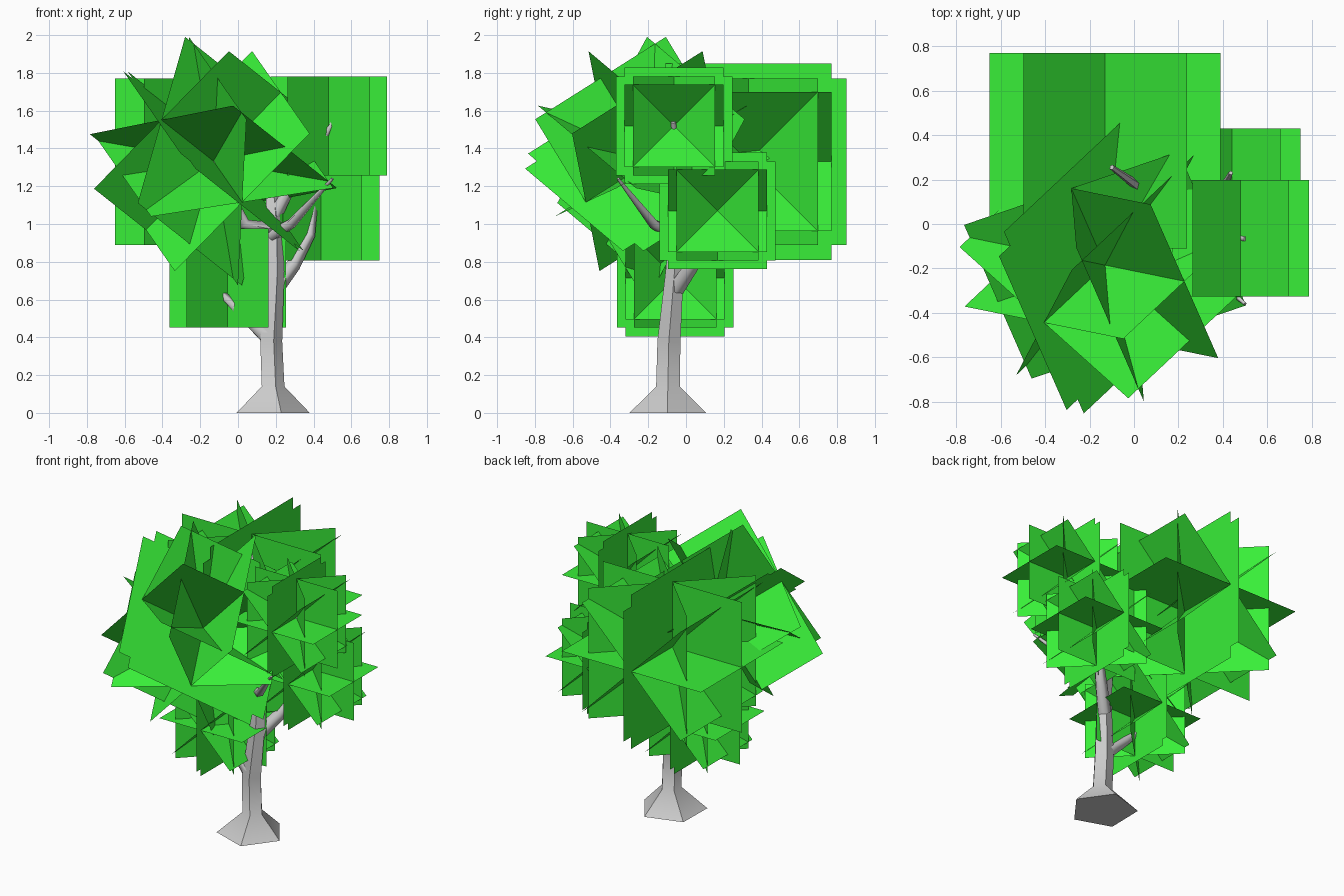
import bpy, bmesh
from math import sin, cos, pi, radians
from mathutils import Vector, Matrix

if "Cube" in bpy.data.objects:
    bpy.data.objects.remove(bpy.data.objects["Cube"])

green = bpy.data.materials.new("leaf_green")
green.diffuse_color = (0.04, 0.86, 0.04, 1)
green.use_nodes = True
green.node_tree.nodes["Principled BSDF"].inputs["Base Color"].default_value = green.diffuse_color


def finish(bm, name, mat=None):
    mesh = bpy.data.meshes.new(name)
    bm.to_mesh(mesh)
    bm.free()
    ob = bpy.data.objects.new(name, mesh)
    bpy.context.collection.objects.link(ob)
    if mat:
        mesh.materials.append(mat)
    return ob


def leaf_cluster(name, centre, long, short, basis=Matrix.Identity(3)):
    """Crossed cards: four turned about local z and four about local y."""
    bm = bmesh.new()
    for axis in (Vector((0, 0, 1)), Vector((0, 1, 0))):
        side = Vector((0, axis.z, axis.y))
        for k in range(4):
            a = k * pi / 4
            d = (Vector((1, 0, 0)) * cos(a) + side * sin(a)) * long
            h = axis * short
            pts = (d + h, -d + h, -d - h, d - h)
            bm.faces.new([bm.verts.new(Vector(centre) + basis @ p) for p in pts])
    finish(bm, name, green)


def limb(name, path, turn=radians(143), sides=5):
    """Tapered tube through (x, y, z, radius) stations."""
    bm = bmesh.new()
    pts = [Vector(p[:3]) for p in path]
    rings = []
    for i, p in enumerate(pts):
        t = (pts[min(i + 1, len(pts) - 1)] - pts[max(i - 1, 0)]).normalized()
        if p.z < 0.2:
            t = Vector((0, 0, 1))
        q = Vector((0, 0, 1)).rotation_difference(t)
        r = path[i][3]
        rings.append([bm.verts.new(p + q @ Vector((
            r * cos(turn + 2 * pi * k / sides), r * sin(turn + 2 * pi * k / sides), 0)))
            for k in range(sides)])
    for a, b in zip(rings, rings[1:]):
        for k in range(sides):
            n = (k + 1) % sides
            bm.faces.new((a[k], a[n], b[n], b[k]))
    bm.faces.new(rings[0][::-1])
    bm.faces.new(rings[-1])
    ob = finish(bm, name)
    bpy.context.view_layer.objects.active = ob
    ob.select_set(True)
    bpy.ops.object.shade_smooth_by_angle(angle=radians(75) if name != "trunk" else radians(50))
    ob.select_set(False)


# Trunk with flared root
limb("trunk", [(.167, -.095, 0, .213), (.18, -.095, .14, .066), (.17, -.09, .38, .064),
               (.195, -.06, .75, .05), (.19, -.04, 1.0, .045), (.18, 0, 1.15, .04),
               (.06, .14, 1.42, .028), (-.1, .255, 1.75, .012)])

# Branches leading into the foliage
limb("low_left_branch", [(.16, -.09, .4, .05), (.02, -.07, .53, .035), (-.13, -.06, .67, .014)])
limb("right_back_branch", [(.2, -.05, .66, .045), (.29, .03, .78, .04),
                           (.38, .11, .94, .028), (.435, .23, 1.36, .01)])
limb("right_front_branch", [(.18, -.06, .94, .035), (.28, -.17, 1.0, .028), (.5, -.36, 1.24, .008)])
limb("upper_right_branch", [(.19, -.03, 1.04, .04), (.26, -.03, 1.17, .034),
                            (.4, -.05, 1.37, .025), (.505, -.067, 1.54, .014)])
limb("left_branch", [(.19, -.05, .97, .04), (.03, -.1, 1.0, .034), (-.13, -.19, 1.33, .015)])

# Upright foliage clusters
leaf_cluster("foliage_back", (-.13, .33, 1.33), .52, .44)
leaf_cluster("foliage_upper_right", (.48, -.063, 1.52), .308, .262)
leaf_cluster("foliage_lower_right", (.44, .167, 1.07), .308, .262)
leaf_cluster("foliage_low_left", (-.055, -.057, .713), .308, .262)

# Tilted front cluster: 45 degrees about its own length, canted and turned
x = Vector((.693, -.141, .707))
e = Vector((.693, -.141, -.707))
f = Vector((-.2, -.98, 0))
basis = Matrix((x, (e + f) / 2 ** .5, (e - f) / 2 ** .5)).transposed()
leaf_cluster("foliage_front", (-.13, -.185, 1.333), .515, .436, basis)
